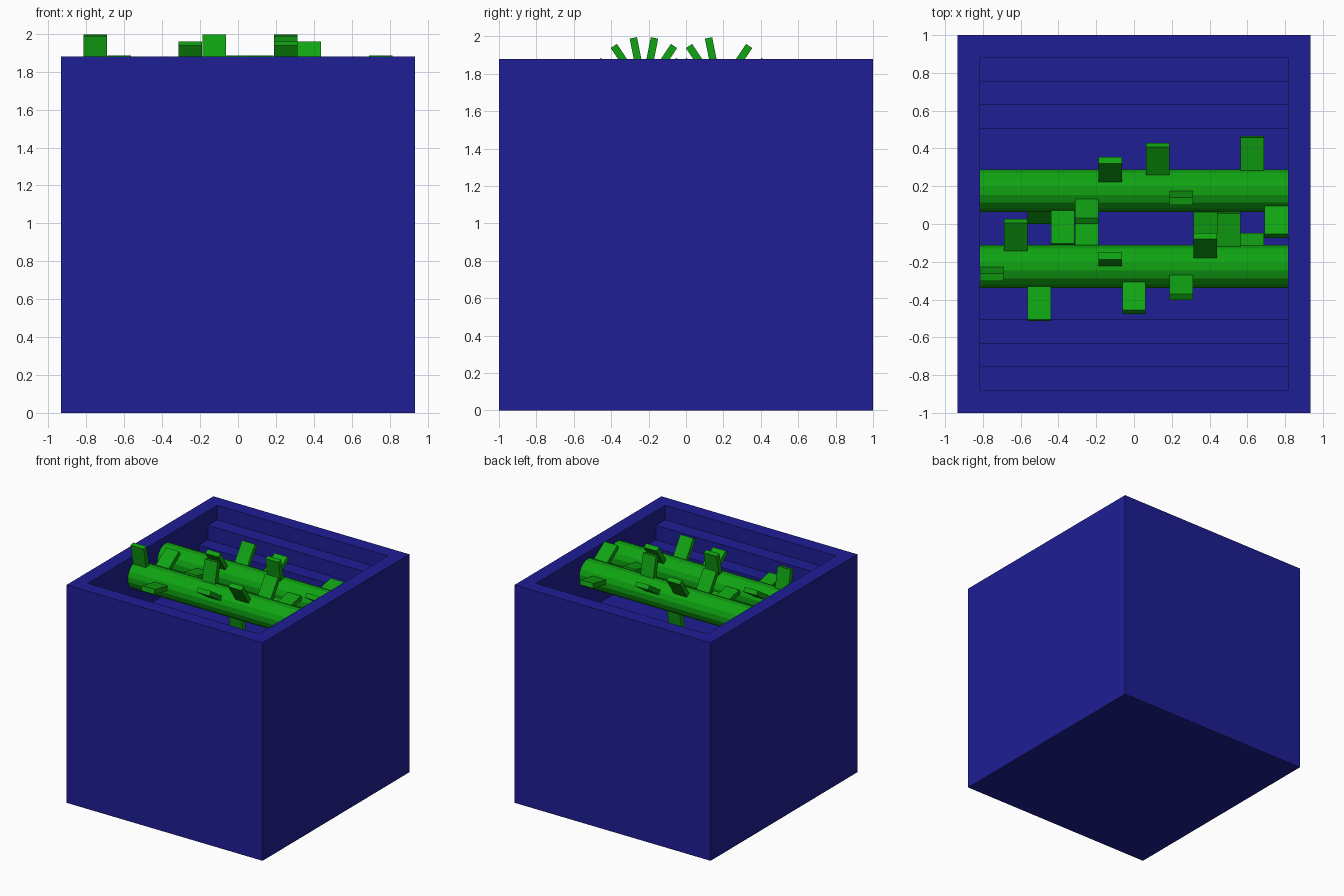
import bpy, bmesh, math
from mathutils import Matrix

if "Cube" in bpy.data.objects:
    bpy.data.objects.remove(bpy.data.objects["Cube"])

W, TOP, WALL, STEP = 0.935, 1.88, 0.12, 0.1247
IN_X = W - WALL          # half width of the hopper and rollers
AXIS_Z, ROLLER_R, TOOTH_R, TOOTH_T = 1.707, 0.115, 0.29, 0.04
SLOT = 2 * IN_X / 13


def material(name, color):
    m = bpy.data.materials.new(name)
    m.diffuse_color = color
    m.use_nodes = True
    m.node_tree.nodes["Principled BSDF"].inputs["Base Color"].default_value = m.diffuse_color
    return m


def make(name, bm, mat=None):
    bmesh.ops.recalc_face_normals(bm, faces=bm.faces)
    me = bpy.data.meshes.new(name)
    bm.to_mesh(me)
    bm.free()
    ob = bpy.data.objects.new(name, me)
    bpy.context.collection.objects.link(ob)
    if mat:
        me.materials.append(mat)
    return ob


def prism(profile, x0, x1):
    """Extrude a (y, z) profile along x."""
    bm = bmesh.new()
    face = bm.faces.new([bm.verts.new((x0, y, z)) for y, z in profile])
    ext = bmesh.ops.extrude_face_region(bm, geom=[face])
    verts = [g for g in ext["geom"] if isinstance(g, bmesh.types.BMVert)]
    bmesh.ops.translate(bm, verts=verts, vec=(x1 - x0, 0, 0))
    return bm


blue = material("blue_metal", (0.013, 0.013, 0.30, 1))
green = material("green_metal", (0.005, 0.37, 0.006, 1))

# Housing: block with a stepped hopper cut into the top
housing = make("housing", prism([(-1, 0), (1, 0), (1, TOP), (-1, TOP)], -W, W), blue)
side = [(0.88, TOP + 0.2)]
for i in range(4):
    y, z = 0.88 - i * STEP, TOP - (i + 1) * STEP
    side.append((y, z))
    if i < 3:
        side.append((y - STEP, z))
profile = side + [(-y, z) for y, z in reversed(side)]
cutter = make("hopper_cutter", prism(profile, -IN_X, IN_X), blue)
cutter.hide_render = True
mod = housing.modifiers.new("hopper", 'BOOLEAN')
mod.operation = 'DIFFERENCE'
mod.solver = 'EXACT'
mod.object = cutter
bpy.context.view_layer.objects.active = housing
bpy.ops.object.modifier_apply(modifier=mod.name)
bpy.data.objects.remove(cutter)

# Tooth angles from vertical, in degrees, along the front roller
front = [-11.25, 56.25, -78.75, 123.75, 101.25, 11.25, -56.25,
         168.75, -33.75, 33.75, 78.75, 146.25, -168.75]
# The back roller carries the mirrored sequence, shifted by one slot
back = [168.75] + [-a for a in reversed(front[1:])]

for label, y0, angles in (("front", -0.225, front), ("back", 0.177, back)):
    # Roller drum
    ring = [(y0 + ROLLER_R * math.cos(math.radians(11.25 + 22.5 * k)),
             AXIS_Z + ROLLER_R * math.sin(math.radians(11.25 + 22.5 * k)))
            for k in range(16)]
    make(label + "_roller", prism(ring, -IN_X, IN_X), green)
    # Teeth
    teeth = bmesh.new()
    for i, a in enumerate(angles):
        mat = (Matrix.Translation((-IN_X + SLOT * (i + 0.5), y0, AXIS_Z))
               @ Matrix.Rotation(math.radians(-a), 4, 'X')
               @ Matrix.Translation((0, 0, (TOOTH_R + 0.08) / 2))
               @ Matrix.Diagonal((SLOT * 0.99, TOOTH_T, TOOTH_R - 0.08, 1)))
        bmesh.ops.create_cube(teeth, size=1, matrix=mat)
    make(label + "_teeth", teeth, green)
